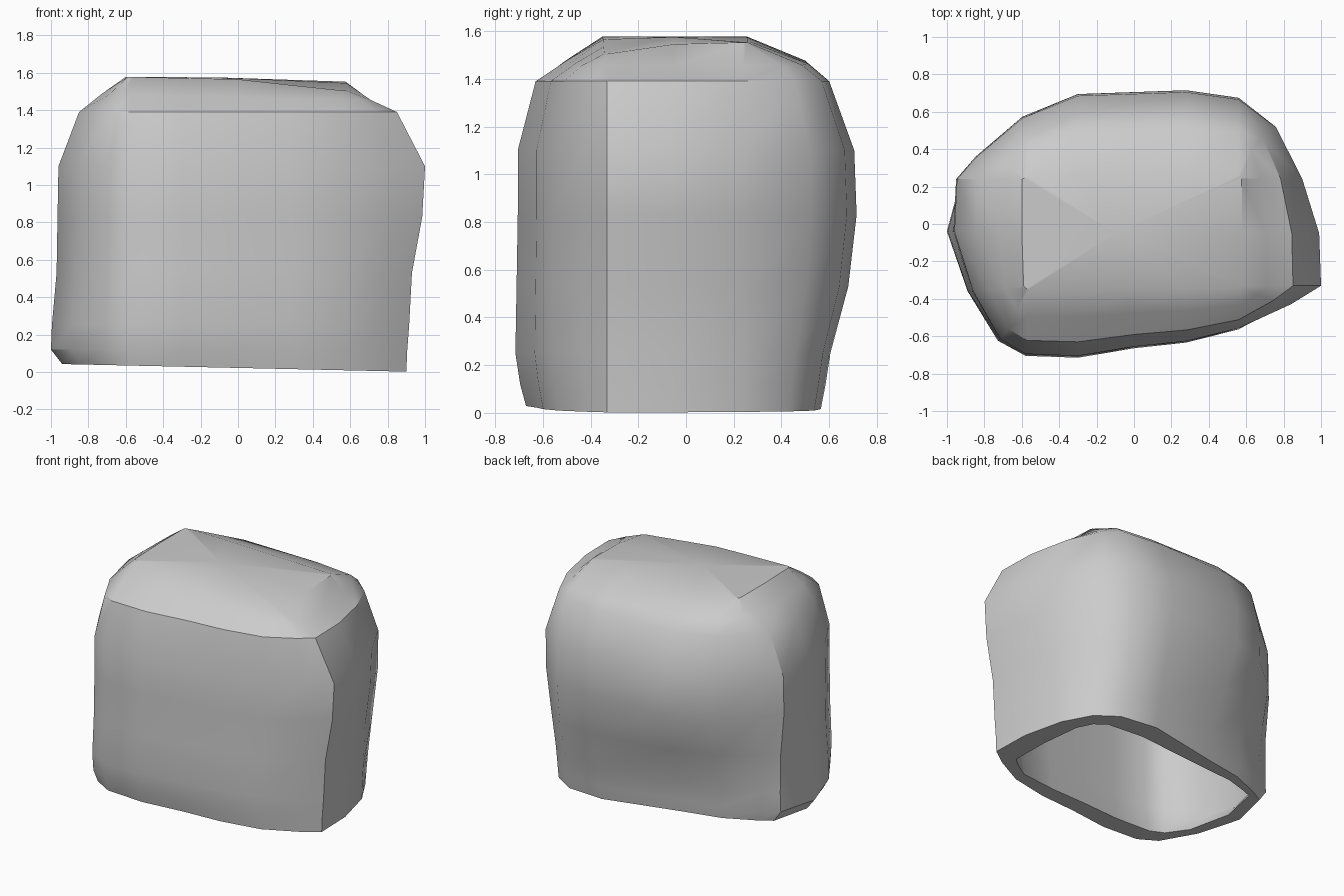
import bpy
import bmesh
import math

cube = bpy.data.objects.get("Cube")
if cube:
    bpy.data.objects.remove(cube, do_unlink=True)

# Widest outline seen from above, counter-clockwise from one sharp corner
# ridge, past the opposite ridge, and back
OUTLINE = [(1, -.33), (.99, -.05), (.9, .24), (.76, .52), (.56, .67), (.28, .71),
           (-.3, .69), (-.6, .57), (-.87, .36), (-.985, .24), (-1, -.04),
           (-.89, -.36), (-.73, -.62), (-.58, -.7), (-.3, -.71), (0, -.66),
           (.28, -.63), (.56, -.56), (.84, -.43)]
HALF_WIDTH, HALF_DEPTH = 1, .71

# Box in the middle that keeps its size while the sides move in and out
CORE_X, CORE_FRONT, CORE_BACK = .56, .33, .24

# Each level: height, then reach towards -x, +x, front and back
OUTER = [(.022, .94, .9, .67, .565), (.12, 1, .905, .695, .585), (.25, .995, .915, .715, .605),
         (.53, .97, .93, .71, .68), (.83, .965, .985, .705, .715), (1.1, .96, 1, .705, .705),
         (1.39, .85, .85, .63, .6), (1.47, .73, .71, .5, .51), (1.565, .6, .58, .35, .26)]

# Wall thickness on the same four sides, and the closed end of the hollow
WALL = (.1, .17, .14, .15)
CAVITY_TOP = [(1.3, .74, .72, .5, .48), (1.4, .62, .6, .37, .28)]


def reach_to(value, core, full, reach):
    """Move the part of value beyond the core so that full lands on reach."""
    size = abs(value)
    if size > core:
        size = core + (size - core) * (reach - core) / (full - core)
    return math.copysign(size, value)


def tilt(x, y, z):
    """The rim and top slope down towards +x, the top most at its front corner."""
    if z > 1.5:
        z -= .25 * max(x, 0) * max(-y, 0)
    return z - .022 * x if z < .1 or z > 1.45 else z


def add_ring(bm, level):
    z, right, left, front, back = level
    pinch = min(1, max(0, (.83 - z) / .55))
    ring = []
    for u, v in OUTLINE:
        x = reach_to(u, CORE_X, HALF_WIDTH, left if u > 0 else right)
        if v > 0:
            y = reach_to(v, CORE_BACK, HALF_DEPTH, back)
        else:
            y = reach_to(v, CORE_FRONT, HALF_DEPTH, front)
        # The back corner on the -x side is drawn in near the rim
        if u < 0 < v:
            x *= 1 - .06 * pinch
            y -= .35 * pinch * (y - CORE_BACK)
        ring.append(bm.verts.new((x, y, tilt(x, y, z))))
    return ring


def bridge(bm, lower, upper):
    count = len(lower)
    for i in range(count):
        j = (i + 1) % count
        bm.faces.new((lower[i], lower[j], upper[j], upper[i]))


def add_dome(bm, levels, tip_height):
    """Stack rings into a wall closed at the top; return its open lower ring."""
    rings = [add_ring(bm, level) for level in levels]
    for lower, upper in zip(rings, rings[1:]):
        bridge(bm, lower, upper)
    tip = bm.verts.new((-.1, -.05, tip_height))
    last = rings[-1]
    for a, b in zip(last, last[1:] + last[:1]):
        bm.faces.new((a, b, tip))
    return rings[0]


bm = bmesh.new()

# Outer crown shell
shell_rim = add_dome(bm, OUTER, 1.575)

# Hollow inside, following the shell walls
hollow = [(z, *(reach - wall for reach, wall in zip(reaches, WALL)))
          for z, *reaches in OUTER[:6]]
hollow_rim = add_dome(bm, hollow + CAVITY_TOP, 1.42)

# Flat rim joining shell and hollow
bridge(bm, shell_rim, hollow_rim)
bmesh.ops.recalc_face_normals(bm, faces=bm.faces)

mesh = bpy.data.meshes.new("crown_cap")
bm.to_mesh(mesh)
bm.free()
crown = bpy.data.objects.new("crown_cap", mesh)
bpy.context.collection.objects.link(crown)

# Plain grey
grey = bpy.data.materials.new("plain_grey")
grey.use_nodes = True
colour = (.6, .6, .6, 1)
grey.diffuse_color = colour
grey.node_tree.nodes["Principled BSDF"].inputs["Base Color"].default_value = colour
mesh.materials.append(grey)

# Smooth sides with crisp ridges
bpy.ops.object.select_all(action="DESELECT")
crown.select_set(True)
bpy.context.view_layer.objects.active = crown
bpy.ops.object.shade_smooth_by_angle(angle=math.radians(34))
